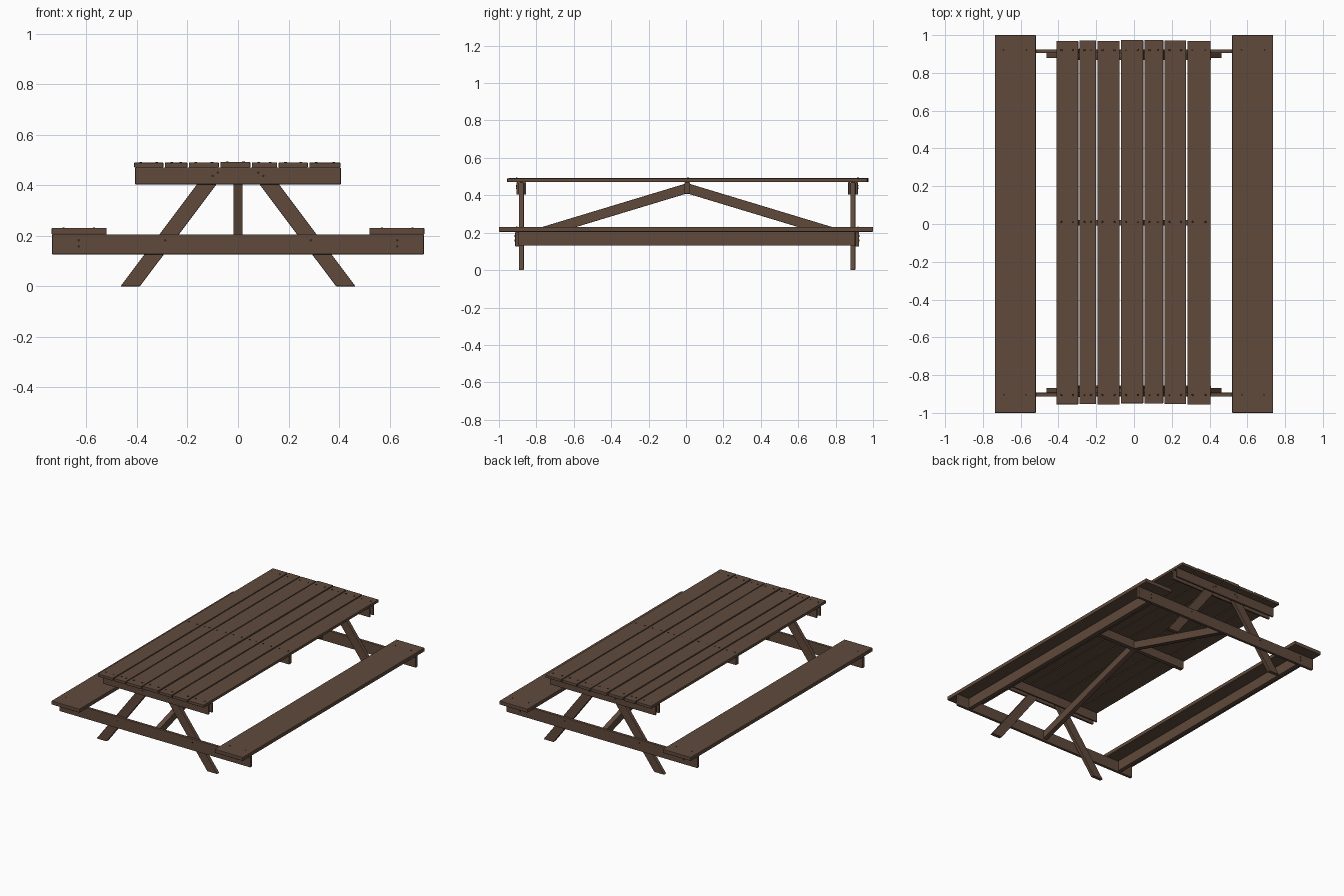
import bpy, bmesh, random
from mathutils import Vector

random.seed(4)
if "Cube" in bpy.data.objects:
    bpy.data.objects.remove(bpy.data.objects["Cube"], do_unlink=True)


def material(name, rgb):
    mat = bpy.data.materials.new(name)
    mat.use_nodes = True
    mat.diffuse_color = (*rgb, 1)
    mat.node_tree.nodes["Principled BSDF"].inputs["Base Color"].default_value = (*rgb, 1)
    return mat


wood = material("brown wood", (0.115, 0.068, 0.045))
metal = material("dark screw metal", (0.025, 0.02, 0.017))


def finish(name, bm, mat, bevel=0.0):
    bmesh.ops.recalc_face_normals(bm, faces=bm.faces)
    mesh = bpy.data.meshes.new(name)
    bm.to_mesh(mesh)
    bm.free()
    mesh.materials.append(mat)
    obj = bpy.data.objects.new(name, mesh)
    bpy.context.collection.objects.link(obj)
    if bevel:
        mod = obj.modifiers.new("soft edges", "BEVEL")
        mod.width = bevel
        mod.segments = 2
    return obj


def prism(name, profile, axis, low, high, bevel=0.003):
    """Extrude a 2D outline along x (outline in y, z) or y (outline in x, z)."""
    bm = bmesh.new()
    place = (lambda a, b, d: (d, a, b)) if axis == "x" else (lambda a, b, d: (a, d, b))
    face = bm.faces.new([bm.verts.new(place(a, b, low)) for a, b in profile])
    new = bmesh.ops.extrude_face_region(bm, geom=[face])["geom"]
    bmesh.ops.translate(bm, vec=Vector(place(0, 0, high - low)),
                        verts=[v for v in new if isinstance(v, bmesh.types.BMVert)])
    return finish(name, bm, wood, bevel)


def board(name, x, y, z, bevel=0.003):
    outline = [(x[0], z[0]), (x[1], z[0]), (x[1], z[1]), (x[0], z[1])]
    return prism(name, outline, "y", y[0], y[1], bevel)


def screws(name, points, axis, radius=0.006):
    """Small flat screw heads facing along z or y."""
    bm = bmesh.new()
    for p in points:
        made = bmesh.ops.create_cone(bm, cap_ends=True, segments=8, radius1=radius,
                                     radius2=radius * 0.8, depth=0.004)["verts"]
        if axis == "y":
            for v in made:
                v.co = (v.co.x, v.co.z, v.co.y)
        bmesh.ops.translate(bm, verts=made, vec=Vector(p))
    finish(name, bm, metal)


MID = 0.006                     # middle of the frame along the table
TOP = 0.47                      # underside of the table top

# Table top planks with slightly uneven ends and heights
edges = [-0.414, -0.292, -0.197, -0.073, 0.052, 0.158, 0.279, 0.408]
top_screws = []
for i, (a, b) in enumerate(zip(edges, edges[1:])):
    slip = random.uniform(-0.004, 0.004)
    height = 0.491 + random.uniform(-0.002, 0.002)
    board(f"top_plank_{i + 1}", (a + 0.003, b - 0.003),
          (-0.953 + slip, 0.972 + slip), (TOP, height))
    for y in (-0.905, 0.01, 0.92):
        top_screws += [(x, y, height) for x in (a + 0.03, b - 0.03)]
screws("top_screws", top_screws, "z")

# Benches, each with a stiffening rail below
for side, s in (("left", 1), ("right", -1)):
    board(f"{side}_seat", sorted((s * 0.52, s * 0.737)), (-1, 1), (0.205, 0.231))
    board(f"{side}_seat_rail", sorted((s * 0.615, s * 0.645)), (-0.893, 0.904), (0.132, 0.205))
screws("seat_screws", [(s * x, y, 0.231) for s in (1, -1) for x in (0.57, 0.69)
                       for y in (-0.905, 0.92)], "z", 0.004)

# End frames: splayed legs, seat beam, paired top cleats and a sloping brace
for end, e in (("front", -1), ("back", 1)):
    def span(a, b):
        return sorted((MID + e * a, MID + e * b))

    board(f"{end}_seat_beam", (-0.735, 0.735), span(0.899, 0.919), (0.126, 0.205))
    board(f"{end}_outer_cleat", (-0.407, 0.407), span(0.899, 0.913), (0.403, TOP))
    board(f"{end}_inner_cleat", (-0.407, 0.407), span(0.861, 0.873), (0.403, TOP))
    for side, s in (("left", 1), ("right", -1)):
        leg = [(s * 0.465, 0), (s * 0.388, 0), (s * 0.035, TOP), (s * 0.112, TOP)]
        prism(f"{end}_{side}_leg", leg, "y", *span(0.873, 0.899))
    brace = [(MID, 0.41), (MID, 0.465), (MID + e * 0.899, 0.193), (MID + e * 0.899, 0.138)]
    prism(f"{end}_brace", brace, "x", -0.018, 0.018)
    bolts = [(s * x, MID + e * 0.92, z) for s in (1, -1)
             for x, z in ((0.63, 0.182), (0.63, 0.158), (0.288, 0.182))]
    bolts += [(s * x, MID + e * 0.914, z) for s in (1, -1) for x, z in ((0.1, 0.437), (0.08, 0.45))]
    screws(f"{end}_bolts", bolts, "y", 0.005)

# Middle cleat under the table top
board("middle_cleat", (-0.4, 0.4), (MID - 0.015, MID + 0.015), (0.408, TOP))
